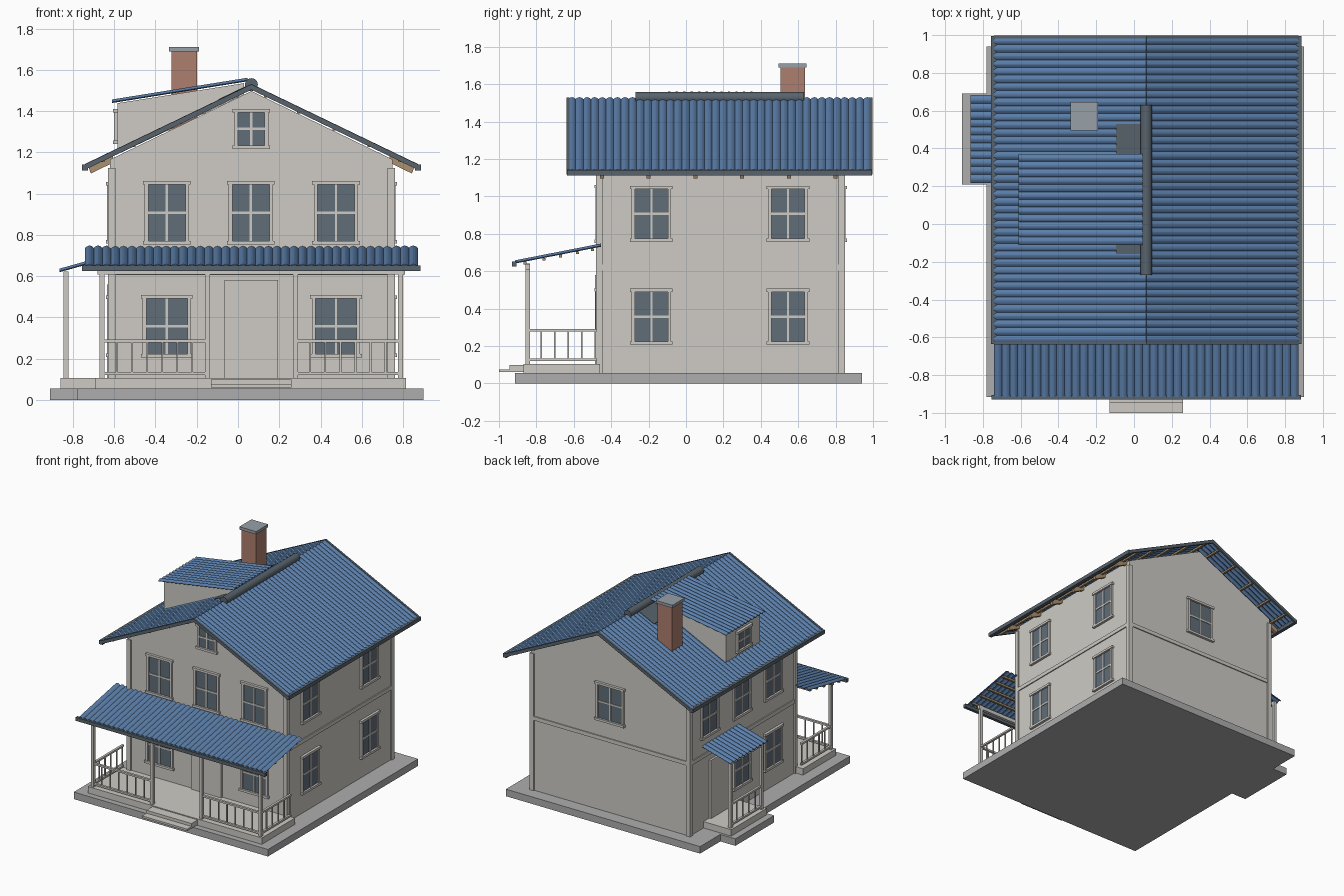
import bpy, bmesh, math
from mathutils import Matrix, Vector

cube = bpy.data.objects.get("Cube")
if cube:
    bpy.data.objects.remove(cube, do_unlink=True)


def material(name, rgb):
    m = bpy.data.materials.new(name)
    m.use_nodes = True
    m.diffuse_color = (*rgb, 1)
    m.node_tree.nodes["Principled BSDF"].inputs["Base Color"].default_value = (*rgb, 1)
    return m


WALL = material("off_white", (0.62, 0.60, 0.56))
ROOF = material("roof_blue", (0.105, 0.21, 0.40))
SLATE = material("slate_trim", (0.098, 0.125, 0.15))
GLASS = material("window_glass", (0.12, 0.155, 0.19))
BRICK = material("brick_red", (0.42, 0.21, 0.155))
STONE = material("foundation_grey", (0.42, 0.42, 0.43))
CAP = material("cap_grey", (0.31, 0.35, 0.39))
WOOD = material("rafter_wood", (0.41, 0.28, 0.16))


def finish(name, bm, mats):
    bmesh.ops.recalc_face_normals(bm, faces=bm.faces)
    me = bpy.data.meshes.new(name)
    bm.to_mesh(me)
    bm.free()
    for m in mats:
        me.materials.append(m)
    ob = bpy.data.objects.new(name, me)
    bpy.context.collection.objects.link(ob)
    return ob


def boxes(name, mat, *spans, extra=None):
    """One object from boxes given as (x0, x1, y0, y1, z0, z1); extra = (material, spans)."""
    bm = bmesh.new()
    groups = [(mat, spans)] + ([extra] if extra else [])
    for i, (_, group) in enumerate(groups):
        for x0, x1, y0, y1, z0, z1 in group:
            c = Vector((x0 + x1, y0 + y1, z0 + z1)) / 2
            s = Matrix.Diagonal((x1 - x0, y1 - y0, z1 - z0, 1))
            r = bmesh.ops.create_cube(bm, size=1, matrix=Matrix.Translation(c) @ s)
            for f in {f for v in r["verts"] for f in v.link_faces}:
                f.material_index = i
    return finish(name, bm, [g[0] for g in groups])


def extrude(name, mat, profile, *ranges):
    """Extrude an (x, z) profile along y over each (y0, y1) range."""
    bm = bmesh.new()
    for y0, y1 in ranges:
        f = bm.faces.new([bm.verts.new((x, y0, z)) for x, z in profile])
        r = bmesh.ops.extrude_face_region(bm, geom=[f])
        bmesh.ops.translate(bm, vec=(0, y1 - y0, 0),
                            verts=[v for v in r["geom"] if isinstance(v, bmesh.types.BMVert)])
    return finish(name, bm, [mat])


def corrugated(name, low, high, a, b, along="y", pitch=0.041):
    """Ribbed sheet between two (horizontal, z) edges, ribs repeating from a to b."""
    bm = bmesh.new()
    n = round((b - a) / pitch) * 6
    prev = None
    for i in range(n + 1):
        t = a + (b - a) * i / n
        h = 0.011 * abs(math.sin(math.pi * i / 6))
        pair = [bm.verts.new((p, t, z + h) if along == "y" else (t, p, z + h)) for p, z in (low, high)]
        if prev:
            bm.faces.new((prev[0], pair[0], pair[1], prev[1]))
        prev = pair
    ob = finish(name, bm, [ROOF])
    mod = ob.modifiers.new("Thickness", "SOLIDIFY")
    mod.thickness, mod.offset = 0.006, 0
    return ob


def window(name, x, y, z, w, h, turn=0):
    """Four pane window on a wall; turn rotates it from facing the front."""
    a, b, f = w / 2, h / 2, 0.018
    frame = [(-a, -a + f, -0.014, 0.01, -b, b), (a - f, a, -0.014, 0.01, -b, b),
             (-a - 0.008, a + 0.008, -0.02, 0.01, b - f, b),
             (-a - 0.008, a + 0.008, -0.02, 0.01, -b, -b + f),
             (-0.006, 0.006, -0.01, 0.01, -b, b), (-a, a, -0.01, 0.01, -0.006, 0.006)]
    ob = boxes(name, WALL, *frame, extra=(GLASS, [(-a + f, a - f, -0.005, 0.003, -b + f, b - f)]))
    ob.matrix_world = Matrix.Translation((x, y, z)) @ Matrix.Rotation(math.radians(turn), 4, "Z")


def railing(name, p, q):
    """Rails and balusters between two ground points on one axis."""
    (x0, y0), (x1, y1) = p, q
    r = 0.009
    spans = [(x0 - r, x1 + r, y0 - r, y1 + r, z, z + 0.014) for z in (0.12, 0.278)]
    n = round((x1 - x0 + y1 - y0) / 0.07)
    for i in range(n + 1):
        x, y = x0 + (x1 - x0) * i / n, y0 + (y1 - y0) * i / n
        spans.append((x - 0.004, x + 0.004, y - 0.004, y + 0.004, 0.12, 0.285))
    boxes(name, WALL, *spans)


# Foundation, porch floors and steps
boxes("foundation", STONE, (-0.78, 0.9, -0.915, 0.94, 0, 0.055), (-0.91, -0.77, 0.21, 0.69, 0, 0.055))
boxes("porch_floor", WALL, (-0.69, 0.815, -0.87, -0.46, 0.055, 0.105))
boxes("side_porch_floor", WALL, (-0.86, -0.62, 0.23, 0.67, 0.055, 0.105))
boxes("front_steps", WALL, (-0.13, 0.26, -1, -0.86, 0.06, 0.075), (-0.13, 0.26, -0.945, -0.86, 0.075, 0.098))

# House body with gables, corner boards and floor band
L, R, F, B, MID = -0.62, 0.75, -0.47, 0.84, 0.065
extrude("house_walls", WALL, [(L, 0.05), (R, 0.05), (R, 1.165), (MID, 1.497), (L, 1.165)], (F, B))
boxes("corner_boards", WALL, *[(x - 0.018, x + 0.018, y - 0.018, y + 0.018, 0.055, 1.125)
                               for x in (L + 0.008, R - 0.008) for y in (F + 0.008, B - 0.008)])
boxes("floor_band", WALL, (L - 0.008, R + 0.008, F - 0.008, B + 0.008, 0.605, 0.635))

# Main roof: ribbed sheets, purlins, rafter tails and trim
RIDGE, EAVE, HALF = 1.517, 1.13, 0.805
for side, label in ((-1, "left"), (1, "right")):
    def sx(d):
        return MID + side * d

    corrugated(label + "_roof", (sx(HALF), EAVE), (MID, RIDGE), -0.63, 0.99)
    boxes(label + "_eave_gutter", SLATE,
          (sx(HALF + 0.002) - 0.014, sx(HALF + 0.002) + 0.014, -0.635, 0.995, 1.112, 1.142))
    extrude(label + "_verge", SLATE,
            [(sx(HALF), EAVE + 0.013), (MID, RIDGE + 0.013), (MID, RIDGE - 0.014), (sx(HALF), EAVE - 0.014)],
            (-0.638, -0.622), (0.982, 0.998))
    extrude(label + "_rafter_tails", WOOD,
            [(sx(0.67), 1.19), (sx(0.79), 1.13), (sx(0.778), 1.097), (sx(0.67), 1.15)],
            *[(y - 0.011, y + 0.011) for y in (-0.45, -0.2, 0.05, 0.3, 0.55, 0.8)])
    boxes(label + "_purlins", WOOD, *[
        (sx(d) - 0.008, sx(d) + 0.008, -0.62, 0.98, RIDGE - 0.481 * d - 0.018, RIDGE - 0.481 * d - 0.004)
        for d in (0.07, 0.23, 0.4, 0.57, 0.72)])

bm = bmesh.new()
bmesh.ops.create_cone(bm, cap_ends=True, segments=24, radius1=0.031, radius2=0.031, depth=0.9,
                      matrix=Matrix.Translation((MID, 0.18, 1.528)) @ Matrix.Rotation(math.pi / 2, 4, "X"))
cap = finish("ridge_cap", bm, [SLATE])
bpy.context.view_layer.objects.active = cap
cap.select_set(True)
bpy.ops.object.shade_smooth_by_angle()

# Dormer and its flashing
extrude("dormer_walls", WALL, [(-0.585, 1.19), (0.03, 1.48), (0.03, 1.535), (-0.585, 1.438)], (-0.08, 0.34))
corrugated("dormer_roof", (-0.61, 1.442), (0.045, 1.547), -0.11, 0.37)
window("dormer_window", -0.587, 0.13, 1.325, 0.17, 0.17, -90)
extrude("dormer_flashing", SLATE, [(-0.095, 1.457), (MID, 1.534), (MID, 1.526), (-0.095, 1.449)], (-0.16, 0.53))

# Chimney
boxes("chimney", BRICK, (-0.322, -0.198, 0.505, 0.635, 1.28, 1.69))
boxes("chimney_cap", CAP, (-0.335, -0.19, 0.495, 0.645, 1.688, 1.71))

# Windows: front, sides and back
UP, LOW = 0.907, 0.357
for i, x in enumerate((-0.345, 0.062, 0.475)):
    window(f"front_upper_window_{i}", x, F, UP, 0.215, 0.31)
    if i != 1:
        window(f"front_lower_window_{i}", x, F, LOW, 0.235, 0.305)
window("attic_window", MID, F, 1.313, 0.165, 0.195)
window("back_window", MID, B, UP, 0.24, 0.3, 180)
for z, label in ((UP, "upper"), (LOW, "lower")):
    for y in (-0.185, 0.545):
        window(f"right_{label}_window", R, y, z, 0.212, 0.3, 90)
    for y in (-0.185, 0.2) + ((0.6,) if z == UP else ()):
        window(f"left_{label}_window", L, y, z, 0.212, 0.3, -90)

# Doors
boxes("front_door", WALL, (-0.065, 0.195, F - 0.016, F + 0.01, 0.105, 0.58))
boxes("side_door", WALL, (L - 0.016, L + 0.01, 0.37, 0.6, 0.105, 0.56))

# Front porch
POSTS = (-0.66, -0.148, 0.278, 0.788)
boxes("porch_posts", WALL, *[(x - 0.012, x + 0.012, -0.857, -0.833, 0.1, 0.64) for x in POSTS])
boxes("porch_beam", WALL, (-0.68, 0.81, -0.857, -0.833, 0.608, 0.637))
corrugated("porch_roof", (-0.915, 0.644), (-0.455, 0.734), -0.74, 0.87, "x")
boxes("porch_gutter", SLATE, (-0.755, 0.885, -0.93, -0.905, 0.625, 0.652))
boxes("porch_purlins", WOOD, *[(-0.73, 0.86, y - 0.008, y + 0.008, 0.805 + 0.196 * y, 0.82 + 0.196 * y)
                               for y in (-0.86, -0.76, -0.67, -0.58, -0.5)])
railing("porch_railing_left", (POSTS[2], -0.845), (POSTS[3], -0.845))
railing("porch_railing_right", (POSTS[0], -0.845), (POSTS[1], -0.845))
for x in (POSTS[0], POSTS[3]):
    railing("porch_side_railing", (x, -0.845), (x, -0.485))

# Side porch
boxes("side_porch_posts", WALL, *[(-0.845, -0.821, y - 0.012, y + 0.012, 0.1, 0.622) for y in (0.26, 0.64)])
boxes("side_porch_beam", WALL, (-0.845, -0.821, 0.25, 0.65, 0.6, 0.62))
corrugated("side_porch_roof", (-0.865, 0.622), (-0.615, 0.692), 0.22, 0.68)
railing("side_porch_railing", (-0.833, 0.26), (-0.833, 0.64))
